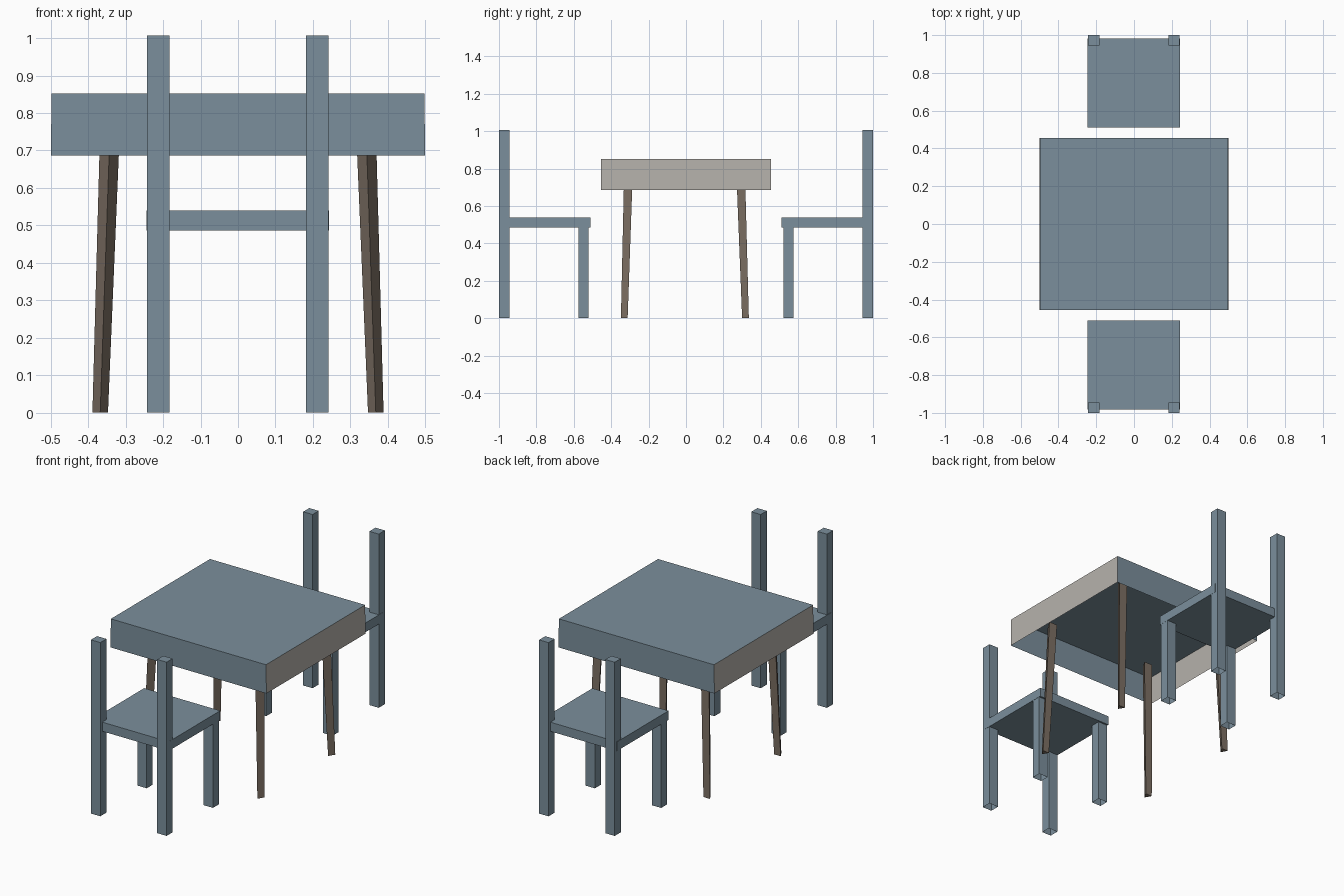
import bpy, bmesh
from math import sin, cos, tau
from mathutils import Vector

if "Cube" in bpy.data.objects:
    bpy.data.objects.remove(bpy.data.objects["Cube"], do_unlink=True)


def material(name, rgb):
    m = bpy.data.materials.new(name)
    m.use_nodes = True
    m.diffuse_color = (*rgb, 1)
    m.node_tree.nodes["Principled BSDF"].inputs["Base Color"].default_value = (*rgb, 1)
    return m


BLUE = material("slate blue", (0.198, 0.275, 0.332))
BEIGE = material("warm grey", (0.468, 0.445, 0.413))
BROWN = material("brown wood", (0.205, 0.162, 0.127))


def finish(bm, name, *mats):
    me = bpy.data.meshes.new(name)
    bm.to_mesh(me)
    bm.free()
    for m in mats:
        me.materials.append(m)
    ob = bpy.data.objects.new(name, me)
    bpy.context.collection.objects.link(ob)
    return ob


def box_mesh(lo, hi, open_bottom=False):
    lo, hi = Vector(lo), Vector(hi)
    bm = bmesh.new()
    bmesh.ops.create_cube(bm, size=1)
    for v in bm.verts:
        v.co = Vector([lo[i] if v.co[i] < 0 else hi[i] for i in range(3)])
    bm.normal_update()
    if open_bottom:
        down = [f for f in bm.faces if f.normal.z < -0.5]
        bmesh.ops.delete(bm, geom=down, context='FACES_ONLY')
    return bm


# Table top: an open-bottomed shell, slightly narrower above, with pale ends
bm = box_mesh((-0.5, -0.454, 0.686), (0.5, 0.454, 0.852), open_bottom=True)
for v in bm.verts:
    if v.co.z > 0.8:
        v.co.x *= 0.995
bm.normal_update()
for f in bm.faces:
    f.material_index = 1 if abs(f.normal.x) > 0.9 else 0
finish(bm, "table_top", BLUE, BEIGE)


# Table legs: splayed three-sided prisms, an edge towards the front
def table_leg(name, sx, sy):
    bm = bmesh.new()
    rings = []
    for x, y, z, r in ((0.368, 0.324, 0, 0.024), (0.34, 0.299, 0.81, 0.031)):
        rings.append([bm.verts.new((sx * x + r * sin(i * tau / 3),
                                    sy * y - r * cos(i * tau / 3), z))
                      for i in range(3)])
    low, high = rings
    bm.faces.new(low[::-1])
    bm.faces.new(high)
    for i in range(3):
        j = (i + 1) % 3
        bm.faces.new((low[i], low[j], high[j], high[i]))
    bmesh.ops.recalc_face_normals(bm, faces=bm.faces[:])
    finish(bm, name, BROWN)


for sx, side in ((1, "left"), (-1, "right")):
    for sy, end in ((-1, "front"), (1, "back")):
        table_leg(f"table_leg_{end}_{side}", sx, sy)


# Chairs: seat, two short legs by the table, two tall back posts
def chair(prefix, s):
    def block(name, x0, x1, y0, y1, z0, z1, hollow=False):
        y0, y1 = sorted((s * y0, s * y1))
        finish(box_mesh((x0, y0, z0), (x1, y1, z1), hollow), f"{prefix}_{name}", BLUE)

    block("seat", -0.245, 0.243, 0.51, 0.982, 0.486, 0.539)
    for x, side in ((0.212, "left"), (-0.213, "right")):
        block(f"leg_{side}", x - 0.03, x + 0.03, 0.52, 0.575, 0, 0.49, True)
        block(f"back_post_{side}", x - 0.03, x + 0.03, 0.944, 1.0, 0, 1.007, True)


chair("front_chair", -1)
chair("back_chair", 1)
